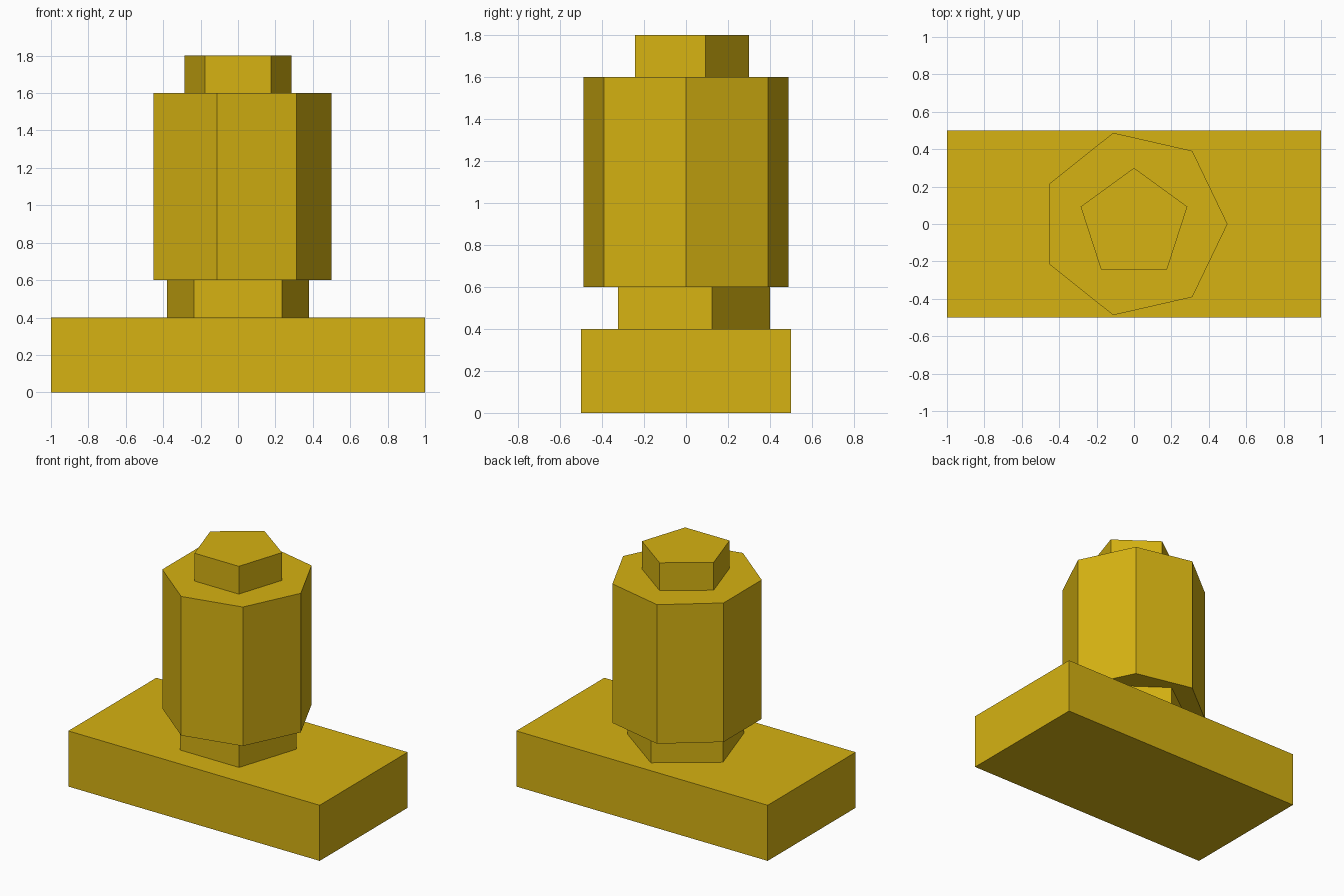
import bpy
from math import pi

cube = bpy.data.objects.get("Cube")
if cube:
    bpy.data.objects.remove(cube, do_unlink=True)

# Single golden yellow colour
gold = bpy.data.materials.new("golden_yellow")
gold.use_nodes = True
colour = (0.67, 0.447, 0.006, 1)
gold.diffuse_color = colour
gold.node_tree.nodes["Principled BSDF"].inputs["Base Color"].default_value = colour


def finish(name):
    part = bpy.context.object
    part.name = name
    part.data.materials.append(gold)
    return part


def prism(name, sides, radius, bottom, top, first_corner):
    """Upright prism with its first corner at the given angle from +x."""
    bpy.ops.mesh.primitive_cylinder_add(
        vertices=sides, radius=radius, depth=top - bottom,
        location=(0, 0, (bottom + top) / 2))
    part = finish(name)
    # Turn the mesh so that the default corner on +y meets the wanted angle
    corner = max(part.data.vertices, key=lambda v: v.co.y).co
    start = pi / 2 if abs(corner.x) < radius / 100 else 0
    part.rotation_euler.z = first_corner - start
    return part


# Rectangular base slab
bpy.ops.mesh.primitive_cube_add(size=1, location=(0, 0, 0.2))
finish("base_slab").scale = (2, 1, 0.4)

# Neck, body and cap stacked on the slab
prism("lower_neck", 5, 0.4, 0.4, 0.6, pi / 2)
prism("main_body", 7, 0.5, 0.6, 1.6, 0)
prism("top_cap", 5, 0.3, 1.6, 1.8, pi / 2)
